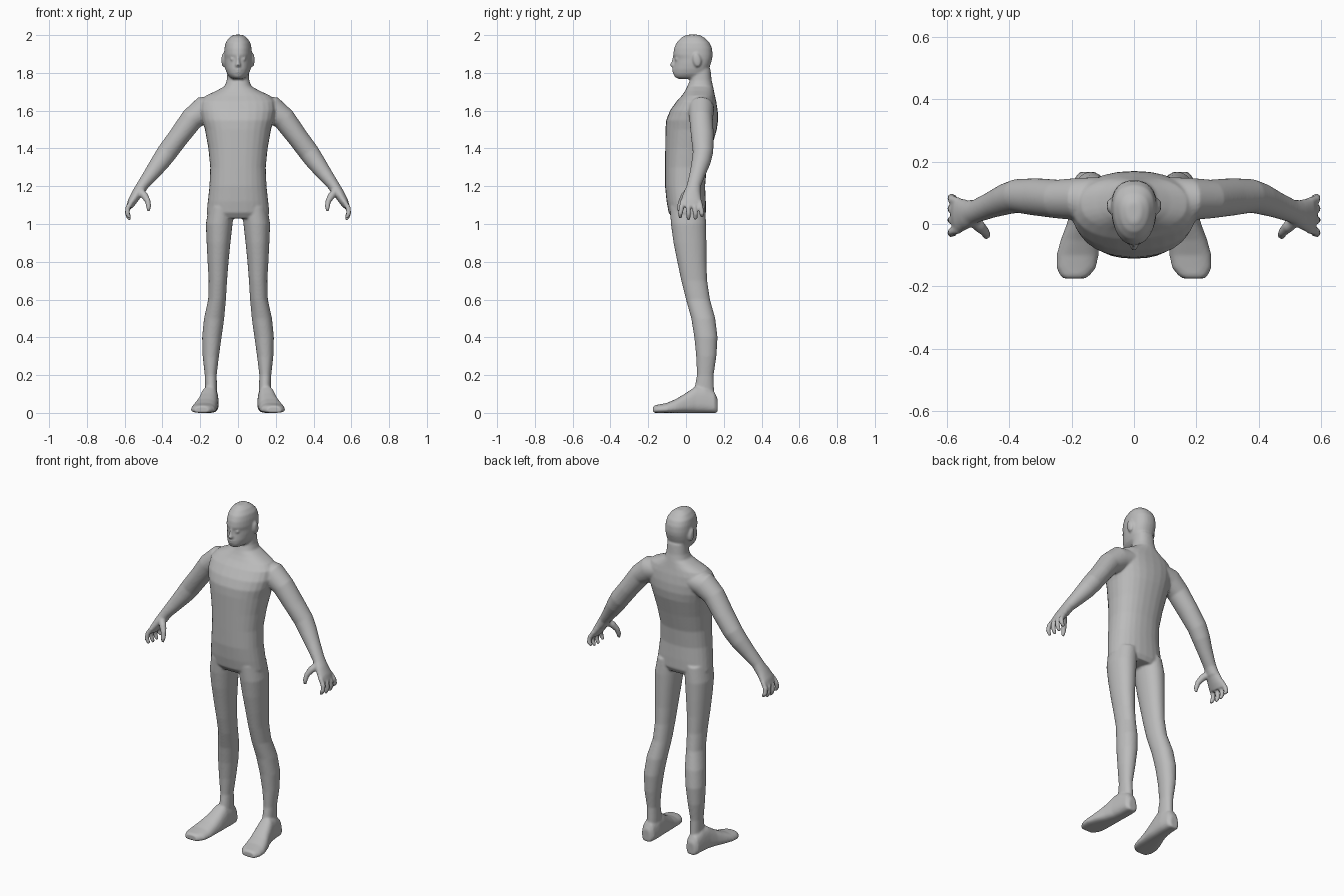
import bpy, bmesh, math
from mathutils import Vector, Matrix

bm = bmesh.new()
N = 28


def loft(rings):
    """Closed skin through rings of (centre, u, v, exponent, taper)."""
    loops = []
    for c, u, v, e, k in rings:
        loop = []
        for i in range(N):
            a = 2 * math.pi * i / N
            p, q = math.cos(a), math.sin(a)
            p = math.copysign(abs(p) ** (2 / e), p)
            q = math.copysign(abs(q) ** (2 / e), q)
            loop.append(bm.verts.new(c + u * p * (1 + k * q) + v * q))
        loops.append(loop)
    for a, b in zip(loops, loops[1:]):
        for i in range(N):
            j = (i + 1) % N
            bm.faces.new((a[i], a[j], b[j], b[i]))
    bm.faces.new(loops[0])
    bm.faces.new(loops[-1])


def slices(rows, e=2.3, k=0.0):
    """Horizontal slices: z, left x, right x, front y, back y."""
    loft([(Vector(((x0 + x1) / 2, (y0 + y1) / 2, z)), Vector((abs(x1 - x0) / 2, 0, 0)),
           Vector((0, (y1 - y0) / 2, 0)), e, k) for z, x0, x1, y0, y1 in rows])


def tube(rows, s):
    """Limb along a path: x, y, z, in-plane radius, y radius."""
    pts = [Vector((s * r[0], r[1], r[2])) for r in rows]
    rings = []
    for i, r in enumerate(rows):
        t = (pts[min(i + 1, len(pts) - 1)] - pts[max(i - 1, 0)]).normalized()
        v = Vector((0, 1, 0))
        v = (v - t * v.dot(t)).normalized()
        rings.append((pts[i], v.cross(t) * r[3], v * r[4], 2, 0))
    loft(rings)


def ball(loc, size, rot=0.0):
    m = Matrix.Translation(loc) @ Matrix.Rotation(rot, 4, 'X') @ Matrix.Diagonal((*size, 1))
    bmesh.ops.create_uvsphere(bm, u_segments=20, v_segments=12, radius=1, matrix=m)


# Torso and neck
torso = [(1.82, .055, .025, .13), (1.76, .060, .020, .136), (1.73, .070, .008, .143),
         (1.705, .115, -.005, .148), (1.68, .17, -.022, .153), (1.65, .197, -.05, .16),
         (1.6, .20, -.085, .168), (1.55, .19, -.105, .17), (1.5, .175, -.109, .163),
         (1.4, .157, -.11, .135), (1.3, .147, -.111, .11), (1.2, .151, -.111, .101),
         (1.12, .16, -.103, .105), (1.06, .166, -.092, .106), (1.03, .155, -.07, .09)]
slices([(z, -w, w, f, b) for z, w, f, b in torso])

# Head
head = [(2.002, .022, .005, .07), (1.987, .046, -.025, .097), (1.96, .065, -.05, .125),
        (1.93, .071, -.063, .138), (1.897, .073, -.068, .141), (1.875, .072, -.060, .139),
        (1.85, .071, -.062, .132), (1.82, .066, -.067, .122), (1.795, .057, -.067, .115),
        (1.778, .044, -.060, .10), (1.768, .028, -.040, .08)]
slices([(z, -w, w, f, b) for z, w, f, b in head], 2.25, .13)

# Nose and lips
slices([(1.89, -.008, .008, -.07, -.04), (1.86, -.010, .010, -.077, -.04),
        (1.84, -.016, .016, -.087, -.04), (1.833, -.013, .013, -.078, -.04)], 2)
ball((0, -.064, 1.818), (.02, .009, .006))
ball((0, -.063, 1.806), (.018, .009, .006))

for s in (1, -1):
    # Ears and eyes
    ball((s * .077, .058, 1.868), (.011, .022, .038), .2)
    ball((s * .028, -.049, 1.873), (.014, .011, .008))

    # Leg: z, inner x, outer x, front y, back y
    leg = [(1.09, .02, .155, -.085, .10), (1.0, .029, .170, -.08, .107), (.9, .04, .166, -.066, .108),
           (.8, .05, .161, -.046, .108), (.7, .058, .155, -.025, .112), (.6, .064, .158, 0, .127),
           (.5, .073, .180, .028, .155), (.4, .087, .19, .044, .167), (.3, .101, .187, .054, .161),
           (.2, .113, .176, .058, .146), (.13, .111, .174, .045, .148), (.06, .11, .18, .03, .15)]
    slices([(z, s * a, s * b, f, k) for z, a, b, f, k in leg], 2.1)

    # Foot: y, centre x, half width, top z
    foot = [(.167, .148, .025, .075), (.15, .148, .039, .11), (.1, .148, .045, .14), (.05, .152, .048, .14),
            (0, .16, .054, .105), (-.05, .172, .061, .075), (-.1, .181, .066, .053),
            (-.14, .185, .062, .045), (-.163, .189, .048, .041), (-.174, .191, .036, .035)]
    loft([(Vector((s * x, y, t / 2)), Vector((w, 0, 0)), Vector((0, 0, t / 2)), 2.7, -.15)
          for y, x, w, t in foot])

    # Arm
    tube([(.11, .08, 1.62, .06, .07), (.18, .08, 1.605, .072, .068), (.245, .08, 1.555, .061, .062),
          (.315, .087, 1.46, .055, .06), (.375, .09, 1.38, .054, .054), (.41, .08, 1.33, .05, .05),
          (.455, .062, 1.27, .041, .042), (.505, .042, 1.205, .031, .037), (.53, .035, 1.165, .03, .042)], s)
    # Palm
    tube([(.505, .042, 1.205, .028, .034), (.535, .032, 1.16, .028, .046),
          (.56, .028, 1.12, .024, .056), (.575, .026, 1.09, .017, .056)], s)
    # Fingers
    for y0, y1, tip in ((.072, .085, 1.038), (.042, .050, 1.024), (.011, .013, 1.022), (-.018, -.030, 1.032)):
        tube([(.562, y0, 1.12, .013, .013), (.584, (y0 + y1) / 2, 1.085, .0135, .0135),
              (.587, y1, 1.055, .0125, .0125), (.578, y1, tip + .01, .011, .011),
              (.573, y1, tip - .002, .007, .007)], s)
    # Thumb
    tube([(.525, .02, 1.18, .02, .02), (.495, -.008, 1.15, .02, .019), (.477, -.026, 1.12, .015, .015),
          (.473, -.036, 1.09, .013, .013), (.475, -.04, 1.068, .008, .008)], s)

bmesh.ops.recalc_face_normals(bm, faces=bm.faces)
me = bpy.data.meshes.new("human_body")
bm.to_mesh(me)
bm.free()
body = bpy.data.objects.new("human_body", me)
bpy.context.collection.objects.link(body)

mat = bpy.data.materials.new("plain_grey")
mat.diffuse_color = (.5, .5, .5, 1)
me.materials.append(mat)

# Fuse all parts into one smooth skin
r = body.modifiers.new("fuse", 'REMESH')
r.mode = 'VOXEL'
r.voxel_size = .006
r.use_smooth_shade = True
sm = body.modifiers.new("soften", 'SMOOTH')
sm.factor = .5
sm.iterations = 5
